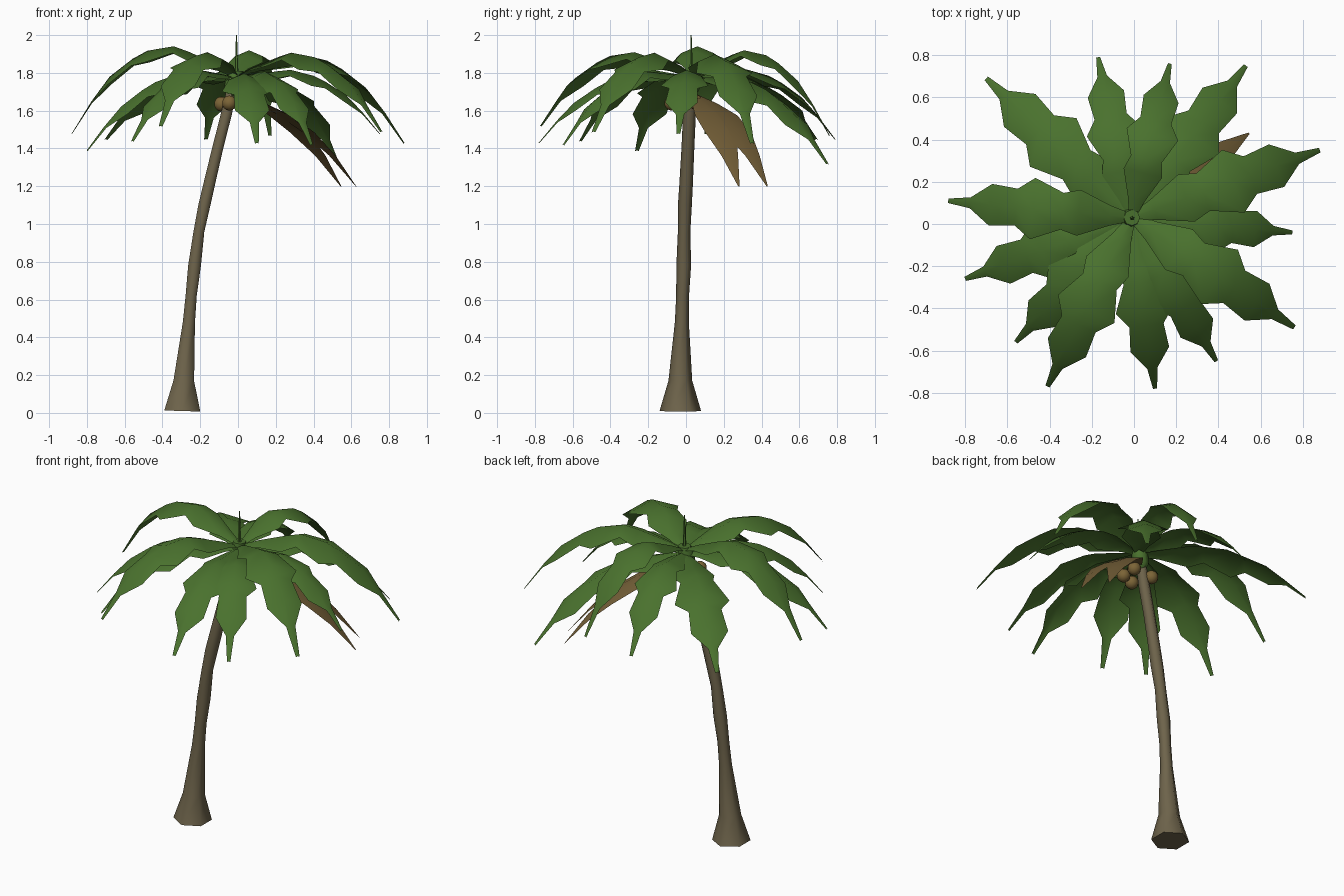
import bpy, bmesh, math
from mathutils import Vector

cube = bpy.data.objects.get("Cube")
if cube:
    bpy.data.objects.remove(cube)


def material(name, rgb):
    m = bpy.data.materials.new(name)
    m.use_nodes = True
    color = (*rgb, 1)
    m.diffuse_color = color
    bsdf = m.node_tree.nodes["Principled BSDF"]
    bsdf.inputs["Base Color"].default_value = color
    bsdf.inputs["Roughness"].default_value = 0.9
    return m


GREEN = material("leaf_green", (0.068, 0.167, 0.027))
BARK = material("bark_brown", (0.155, 0.126, 0.07))
DEAD = material("dry_leaf_brown", (0.18, 0.118, 0.04))
NUT = material("coconut_brown", (0.2, 0.128, 0.038))


def finish(bm, name, mat, angle=65):
    mesh = bpy.data.meshes.new(name)
    bm.to_mesh(mesh)
    bm.free()
    mesh.materials.append(mat)
    ob = bpy.data.objects.new(name, mesh)
    bpy.context.collection.objects.link(ob)
    bpy.ops.object.select_all(action="DESELECT")
    ob.select_set(True)
    bpy.context.view_layer.objects.active = ob
    bpy.ops.object.shade_smooth_by_angle(angle=math.radians(angle))


def tube(name, mat, rings, sides, tilt=0.0):
    """Loft of (x, y, z, radius) rings; tilt leans each ring along x."""
    bm = bmesh.new()
    loops = []
    for x, y, z, r in rings:
        loop = []
        for i in range(sides):
            a = math.pi / 2 + math.tau * i / sides
            dx = r * math.cos(a)
            loop.append(bm.verts.new((x + dx, y + r * math.sin(a), z - tilt * dx)))
        loops.append(loop)
    for a, b in zip(loops, loops[1:]):
        for i in range(sides):
            j = (i + 1) % sides
            bm.faces.new((a[i], a[j], b[j], b[i]))
    bm.faces.new(loops[0][::-1])
    bm.faces.new(loops[-1])
    finish(bm, name, mat)


def interpolate(points, t):
    for (t0, z0), (t1, z1) in zip(points, points[1:]):
        if t <= t1:
            return z0 + (z1 - z0) * (t - t0) / (t1 - t0)
    return points[-1][1]


def frond(name, mat, base, tip, arch, lift, outline, fold):
    """Creased leaf: an arched midrib with a lobed edge each side.
    Outline widths are fractions of the leaf's length."""
    bm = bmesh.new()
    base, tip = Vector(base), Vector(tip)
    run = Vector((tip.x - base.x, tip.y - base.y, 0))
    side = Vector((-run.y, run.x, 0))
    rows = []
    for t, w in outline:
        mid = base + run * t
        mid.z = base.z + (tip.z - base.z) * t + lift * interpolate(arch, t)
        drop = Vector((0, 0, -fold * w * run.length))
        rows.append([bm.verts.new(p) for p in
                     (mid + side * w + drop, mid, mid - side * w + drop)])
    for a, b in zip(rows, rows[1:]):
        for i in range(2):
            bm.faces.new((a[i], b[i], b[i + 1], a[i + 1]))
    bmesh.ops.recalc_face_normals(bm, faces=bm.faces)
    if sum(f.normal.z for f in bm.faces) < 0:
        bmesh.ops.reverse_faces(bm, faces=bm.faces)
    finish(bm, name, mat)


# Leaning, slightly knotted trunk with a flared foot
tube("trunk", BARK, [
    (-0.295, -0.03, 0.01, 0.11), (-0.287, -0.03, 0.17, 0.063),
    (-0.26, -0.022, 0.48, 0.037), (-0.248, -0.018, 0.62, 0.034),
    (-0.23, -0.012, 0.78, 0.039), (-0.207, -0.01, 0.96, 0.033),
    (-0.178, -0.006, 1.1, 0.037), (-0.155, 0.0, 1.2, 0.036),
    (-0.108, 0.01, 1.4, 0.034), (-0.062, 0.018, 1.58, 0.034),
    (-0.025, 0.025, 1.75, 0.03)], 6, 0.03)

# Crown bud and central shoot
tube("crown_bud", GREEN, [
    (-0.035, 0.022, 1.67, 0.022), (-0.03, 0.025, 1.71, 0.045),
    (-0.02, 0.028, 1.76, 0.048), (-0.01, 0.03, 1.81, 0.038)], 8)
tube("central_shoot", GREEN, [
    (-0.008, 0.027, 1.78, 0.012), (-0.008, 0.027, 1.88, 0.007),
    (-0.008, 0.027, 2.0, 0.003)], 5)

# Green fronds: tip position and how strongly each one arches
LEAF = [(0, 0.02), (0.12, 0.055), (0.29, 0.125), (0.38, 0.1), (0.54, 0.167),
        (0.63, 0.1), (0.77, 0.113), (0.88, 0.03), (1, 0.012)]
ARCH = [(0, 0), (0.2, 0.15), (0.38, 0.26), (0.57, 0.29), (0.76, 0.23), (0.89, 0.12), (1, 0)]
TIPS = [
    (-0.17, 0.79, 1.45, 0.65), (0.17, 0.76, 1.47, 0.97), (0.53, 0.75, 1.32, 0.65),
    (0.88, 0.35, 1.43, 0.95), (0.75, -0.04, 1.48, 0.6), (0.76, -0.49, 1.49, 0.9),
    (0.39, -0.65, 1.42, 0.65), (0.10, -0.78, 1.43, 0.6), (-0.41, -0.77, 1.52, 0.87),
    (-0.56, -0.56, 1.44, 0.65), (-0.80, -0.26, 1.39, 0.65), (-0.88, 0.11, 1.48, 1.03),
    (-0.70, 0.69, 1.45, 0.55)]
for n, (x, y, z, lift) in enumerate(TIPS, 1):
    base = (-0.01, 0.03, 1.74 + 0.05 * lift)
    frond(f"frond_{n}", GREEN, base, (x, y, z), ARCH, lift, LEAF, 0.42)

# Dry hanging frond, split into two blades
BLADE = [(0, 0.03), (0.2, 0.09), (0.4, 0.14), (0.6, 0.13), (0.8, 0.07), (1, 0.006)]
for label, tip in (("a", (0.545, 0.43, 1.2)), ("b", (0.625, 0.28, 1.2))):
    frond(f"dry_frond_{label}", DEAD, (0.0, 0.04, 1.69), tip, ARCH, 0.36, BLADE, 0.15)

# Coconuts clustered under the crown
NUTS = [(-0.088, 0.05, 1.635), (-0.046, -0.075, 1.64), (0.035, -0.05, 1.645),
        (0.04, 0.05, 1.645)]
for n, spot in enumerate(NUTS, 1):
    bm = bmesh.new()
    bmesh.ops.create_uvsphere(bm, u_segments=10, v_segments=7, radius=0.04)
    bmesh.ops.translate(bm, verts=bm.verts, vec=spot)
    finish(bm, f"coconut_{n}", NUT)
